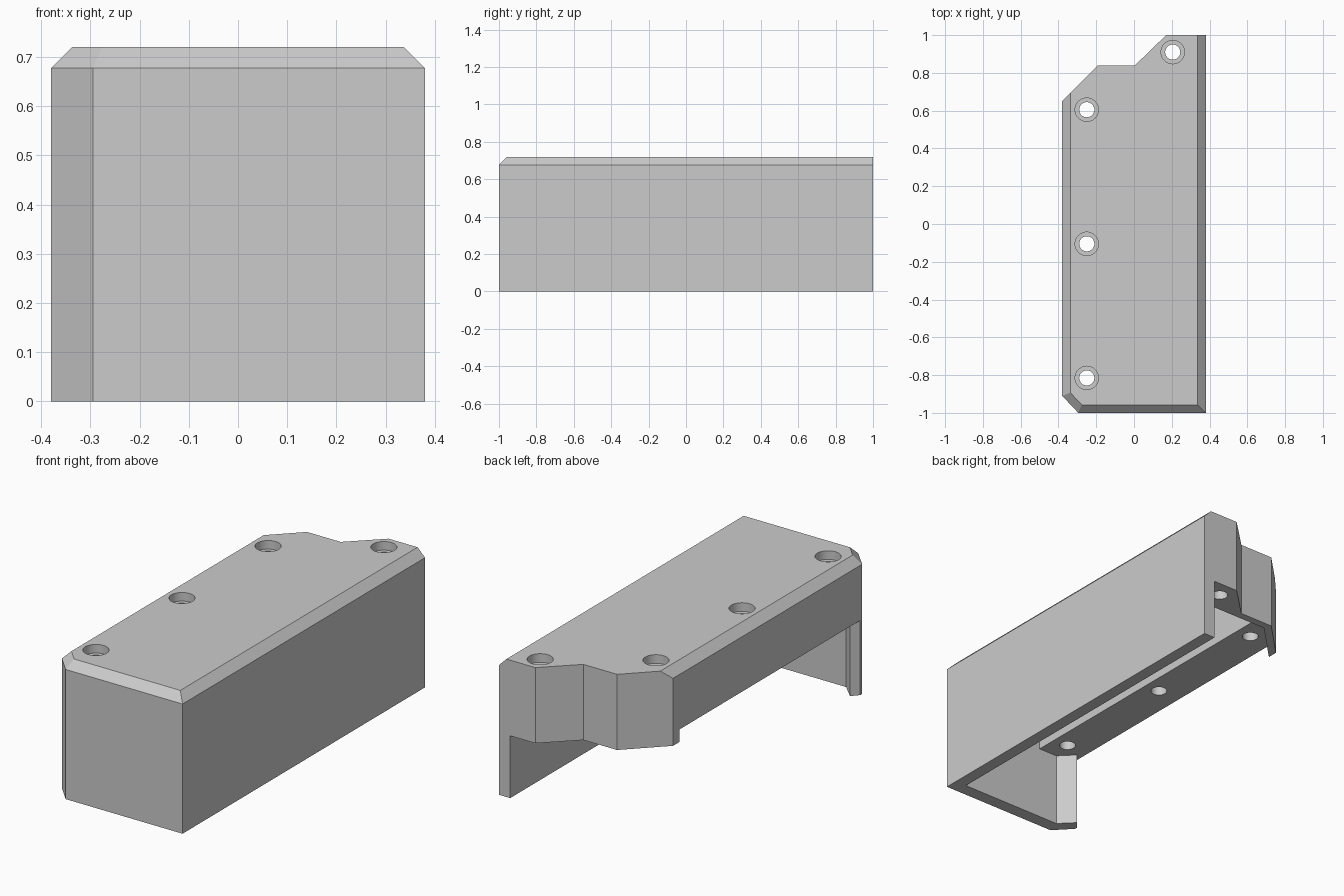
import bpy
import bmesh
from mathutils import Vector

cube = bpy.data.objects.get("Cube")
if cube:
    bpy.data.objects.remove(cube, do_unlink=True)

HEIGHT, CHAMFER = 0.72, 0.043
LEDGE_Z, REAR_Z, CEILING_Z = 0.39, 0.325, 0.655
INNER_X, INNER_Y = 0.315, -0.93

grey = bpy.data.materials.new("plain_grey")
grey.use_nodes = True
colour = (0.6, 0.6, 0.6, 1)
grey.diffuse_color = colour
grey.node_tree.nodes["Principled BSDF"].inputs["Base Color"].default_value = colour


def prism_mesh(outline, z0, z1):
    """Upright prism over a plan outline."""
    bm = bmesh.new()
    face = bm.faces.new([bm.verts.new((x, y, z0)) for x, y in outline])
    ext = bmesh.ops.extrude_face_region(bm, geom=[face])
    for v in ext["geom"]:
        if isinstance(v, bmesh.types.BMVert):
            v.co.z = z1
    bmesh.ops.recalc_face_normals(bm, faces=bm.faces)
    return bm


def add_object(name, bm):
    mesh = bpy.data.meshes.new(name)
    bm.to_mesh(mesh)
    bm.free()
    mesh.materials.append(grey)
    obj = bpy.data.objects.new(name, mesh)
    bpy.context.collection.objects.link(obj)
    return obj


def cut(target, cutter):
    """Subtract a cutter, then remove it."""
    cutter.hide_render = True
    mod = target.modifiers.new("cut", "BOOLEAN")
    mod.operation = "DIFFERENCE"
    mod.solver = "EXACT"
    mod.object = cutter
    bpy.context.view_layer.objects.active = target
    bpy.ops.object.modifier_apply(modifier=mod.name)
    bpy.data.objects.remove(cutter, do_unlink=True)


def cut_hole(target, x, y, radius, z0, z1):
    bpy.ops.mesh.primitive_cylinder_add(vertices=40, radius=radius, depth=z1 - z0,
                                        location=(x, y, (z0 + z1) / 2))
    cutter = bpy.context.object
    cutter.data.materials.append(grey)
    cut(target, cutter)


# Outer block
outline = [(-0.38, 0.65), (-0.38, -0.91), (-0.295, -1), (0.38, -1),
           (0.38, 1), (0.17, 1), (0.005, 0.84), (-0.19, 0.84)]
bm = prism_mesh(outline, 0, HEIGHT)

# Chamfer along the top of both sides, the front and its clipped corner
for a, b in zip(outline[:4], outline[1:5]):
    edge = Vector((b[0] - a[0], b[1] - a[1], 0)).normalized()
    outward = Vector((edge.y, -edge.x, 0))
    res = bmesh.ops.bisect_plane(
        bm, geom=bm.verts[:] + bm.edges[:] + bm.faces[:], dist=1e-5,
        plane_co=(a[0], a[1], HEIGHT - CHAMFER),
        plane_no=outward + Vector((0, 0, 1)), clear_outer=True)
    rim = [e for e in bm.edges if e.is_boundary]
    bmesh.ops.edgeloop_fill(bm, edges=rim)
bmesh.ops.recalc_face_normals(bm, faces=bm.faces)
housing = add_object("housing_cover", bm)

# Deep cavity between the tall wall and the thick screw ledge
cavity = [(-0.165, INNER_Y), (INNER_X, INNER_Y), (INNER_X, 0.8), (-0.165, 0.8)]
cut(housing, add_object("cavity_cutter", prism_mesh(cavity, -0.1, CEILING_Z)))

# Open side below the ledge, leaving the front return and a rear lip
front_return = [(-0.45, -0.9), (-0.385, -0.9), (-0.347, -0.857),
                (-0.274, INNER_Y), (INNER_X, INNER_Y)]
opening = front_return + [(INNER_X, 0.8), (-0.175, 0.8), (-0.45, 0.525)]
cut(housing, add_object("ledge_cutter", prism_mesh(opening, -0.15, LEDGE_Z)))

# Open rear below the back block
rear = front_return + [(INNER_X, 1.1), (-0.45, 1.1)]
cut(housing, add_object("rear_cutter", prism_mesh(rear, -0.2, REAR_Z)))

# Counterbored screw holes
for x, y in [(-0.25, -0.815), (-0.25, -0.105), (-0.25, 0.605), (0.205, 0.91)]:
    cut_hole(housing, x, y, 0.04, 0.2, HEIGHT + 0.1)
    cut_hole(housing, x, y, 0.062, HEIGHT - 0.045, HEIGHT + 0.1)

# Smooth bores, sharp edges elsewhere
bpy.ops.object.select_all(action="DESELECT")
housing.select_set(True)
bpy.context.view_layer.objects.active = housing
bpy.ops.object.shade_smooth_by_angle(angle=0.5)
